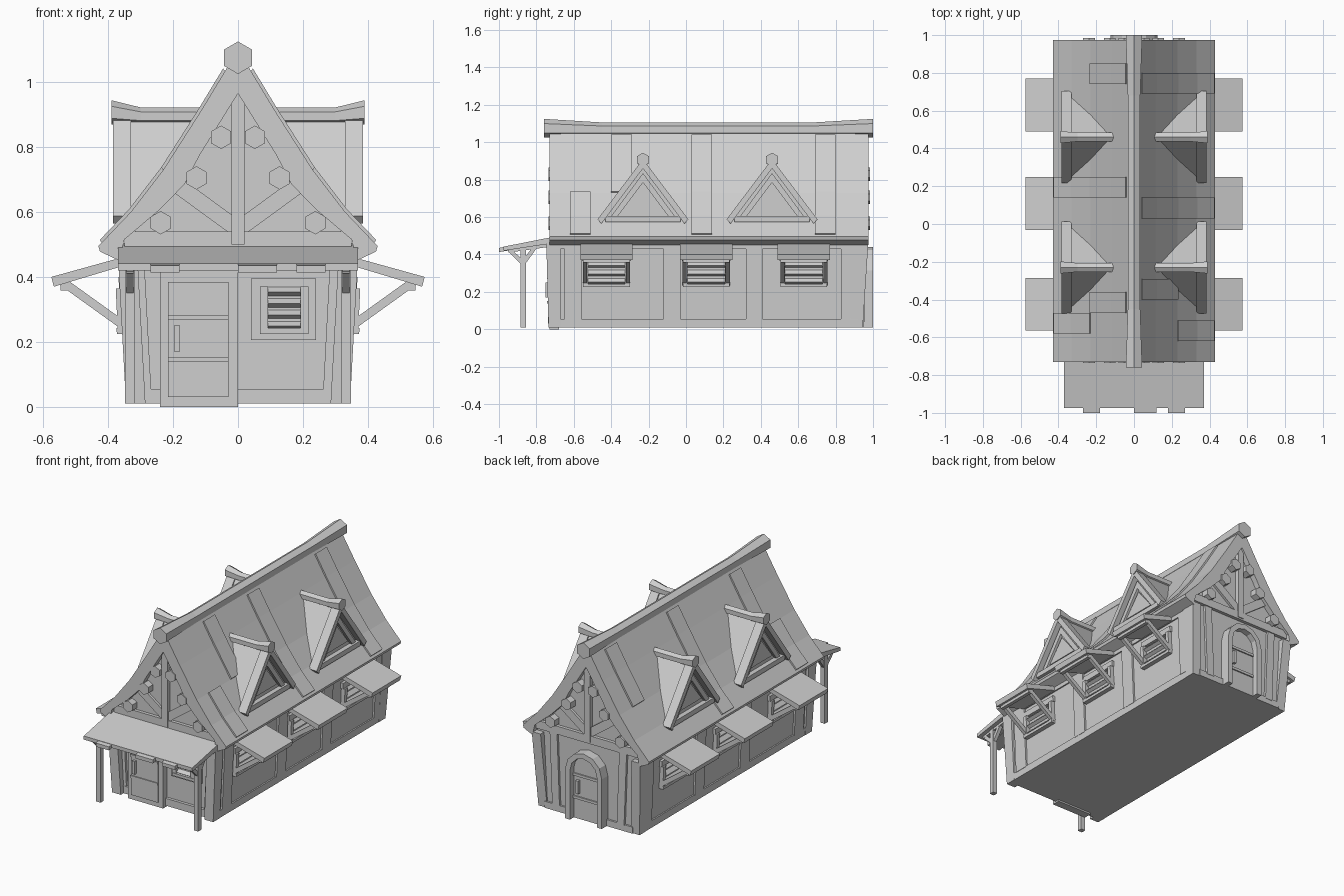
import bpy, bmesh
from math import sin, cos, pi, radians
from mathutils import Vector

cube = bpy.data.objects.get("Cube")
if cube:
    bpy.data.objects.remove(cube, do_unlink=True)

GREY = (0.62, 0.62, 0.62, 1)
grey = bpy.data.materials.new("plain_grey")
grey.use_nodes = True
grey.diffuse_color = GREY
grey.node_tree.nodes["Principled BSDF"].inputs["Base Color"].default_value = GREY


def loft(name, rings):
    """Closed solid through a list of rings of 3D points."""
    bm = bmesh.new()
    rows = [[bm.verts.new(p) for p in ring] for ring in rings]
    n = len(rows[0])
    for a, b in zip(rows, rows[1:]):
        for i in range(n):
            j = (i + 1) % n
            bm.faces.new((a[i], a[j], b[j], b[i]))
    bm.faces.new(rows[0])
    bm.faces.new(rows[-1])
    bmesh.ops.recalc_face_normals(bm, faces=bm.faces)
    mesh = bpy.data.meshes.new(name)
    bm.to_mesh(mesh)
    bm.free()
    mesh.materials.append(grey)
    obj = bpy.data.objects.new(name, mesh)
    bpy.context.collection.objects.link(obj)
    return obj


def solid(name, pts, place, a, b):
    """Extrude a 2D outline from a to b; place maps (t, u, v) to space."""
    return loft(name, [[place(t, u, v) for u, v in pts] for t in (a, b)])


def rect(u0, u1, v0, v1):
    return [(u0, v0), (u1, v0), (u1, v1), (u0, v1)]


def bar(p, q, w):
    """Outline of a 2D bar of width w from p to q."""
    p, q = Vector(p), Vector(q)
    n = (q - p).orthogonal().normalized() * w / 2
    return [tuple(c) for c in (p + n, q + n, q - n, p - n)]


def hexagon(r):
    return [(r * sin(i * pi / 3), r * cos(i * pi / 3)) for i in range(6)]


def mirrored(right):
    return right + [(-x, z) for x, z in reversed(right) if x]


def along_x(t, u, v): return (t, u, v)
def along_y(t, u, v): return (u, t, v)


def wall_x(z):
    return 0.335 + 0.045 * z


# House body with gables
solid("house_body", mirrored([(0, .99), (.2, .67), (.355, .5), (.335, .01)]), along_y, -.69, .94)

# Curved main roof
ROOF = [(0, 1.10), (.115, .91), (.23, .73), (.33, .6), (.43, .495)]
UNDER = [(.35, .515), (.24, .608), (.165, .685), (.117, .777), (0, .965)]
half = ROOF + [(.425, .478), (.365, .45)] + UNDER
for s in (1, -1):
    solid("roof_slope", [(s * x, z) for x, z in half], along_y, -.73, .975)


def roof_z(x):
    for (a, za), (b, zb) in zip(ROOF, ROOF[1:]):
        if x <= b:
            return za + (zb - za) * (x - a) / (b - a)
    return ROOF[-1][1]


def roof_plank(s, y0, y1, x0, x1):
    xs = [x0] + [x for x, z in ROOF if x0 < x < x1] + [x1]
    pts = [(s * (x + .006), roof_z(x) + .008) for x in xs]
    pts += [(s * (x - .01), roof_z(x) - .01) for x in reversed(xs)]
    solid("roof_plank", pts, along_y, y0, y1)


LOW, HIGH, FULL = (.23, .42), (.04, .23), (.04, .42)
for s, y, span in ((1, -.4, HIGH), (1, .03, FULL), (1, .69, HIGH), (1, -.62, LOW), (1, .69, LOW),
                   (-1, .14, FULL), (-1, .74, HIGH), (-1, -.47, HIGH), (-1, -.58, LOW)):
    roof_plank(s, y, y + .11, *span)

# Ridge log, flared at both ends
loft("ridge_log", [[(u, y, z + v) for u, v in hexagon(r)] for y, z, r in
                   ((-.76, 1.075, .05), (-.45, 1.068, .038), (.68, 1.068, .038), (1, 1.075, .05))])

# Corner posts leaning outwards
for s in (1, -1):
    for y0, y1, lean in ((-.67, -.735, -.012), (.88, .945, .03)):
        loft("corner_post", [[(s * (a + dx), y, z) for a, y in
                              ((.285, y0), (.345, y0), (.345, y1 + dy), (.285, y1 + dy))]
                             for z, dx, dy in ((.01, 0, 0), (.47, .025, lean))])


def louvre(name, place, w, z0, z1, count):
    """Slatted window; place maps (along, out, up) to space."""
    for e in (-1, 1):
        solid(name + "_jamb", rect(0, .025, z0, z1), place, e * w, e * (w - .025))
    solid(name + "_sill", rect(0, .028, z0 - .005, z0 + .012), place, -w, w)
    step = (z1 - z0) / count
    for i in range(count):
        z = z0 + step * (i + .35)
        solid(name + "_slat", [(0, z + step * .6), (.022, z + .006), (.004, z - .006)],
              place, .02 - w, w - .02)


# Long side walls
for s in (1, -1):
    def panel(name, y0, y1, z0, z1, d):
        pts = [(wall_x(z) + e, z) for z, e in ((z0, -.01), (z0, d), (z1, d), (z1, -.01))]
        solid(name, [(s * x, z) for x, z in pts], along_y, y0, y1)

    panel("side_sill", -.68, .93, .01, .055, .008)
    panel("side_top_rail", -.68, .93, .43, .47, .006)
    for y in (-.65, -.12, .32, .83):
        panel("side_board", y, y + .09, .05, .46, .01)

    # Windows with awnings and struts
    for y in (-.425, .108, .63):
        louvre("side_window", lambda t, d, z: (s * (wall_x(z) + d), y + t, z), .125, .23, .365, 3)
        panel("window_lintel", y - .13, y + .13, .365, .4, .015)
        outline = [(.34, .465), (.575, .4), (.567, .37), (.34, .438)]
        solid("awning", [(s * x, z) for x, z in outline], along_y, y - .14, y + .14)
        solid("awning_rail", [(s * x, z) for x, z in rect(.525, .547, .358, .386)],
              along_y, y - .125, y + .125)
        for e in (-.115, .115):
            strut = bar((.345, .245), (.54, .385), .026)
            solid("awning_strut", [(s * x, z) for x, z in strut],
                  along_y, y + e - .011, y + e + .011)

    # Dormers
    for y in (-.23, .46):
        def out(t, u, v): return (s * t, y + u, v)
        solid("dormer_body", [(-.225, .575), (.225, .575), (0, .9)], out, .03, .345)
        for e in (1, -1):
            rake = [(0, .91), (.243, .588), (.222, .565), (0, .86)]
            solid("dormer_rake", [(e * u, v) for u, v in rake], out, .33, .385)
            inner = [(0, .835), (.17, .605), (.135, .605), (0, .785)]
            solid("dormer_frame", [(e * u, v) for u, v in inner], out, .34, .362)
        solid("dormer_sill", rect(-.2, .2, .575, .605), out, .33, .375)
        solid("dormer_shutter", [(-.11, .63), (.11, .63), (0, .765)], out, .34, .352)
        loft("dormer_ridge", [[out(x, u, z + v) for u, v in hexagon(r)] for x, z, r in
                              ((.1, .895, .027), (.3, .895, .027), (.39, .907, .037))])

# Timber framing on both gables
for y, s in ((-.69, -1), (.94, 1)):
    def face(name, pts, depth):
        solid(name, pts, along_y, y - s * .01, y + s * depth)

    face("king_post", rect(-.02, .02, .5, .98), .025)
    face("gable_rail", rect(-.35, .35, .49, .54), .02)
    for e in (1, -1):
        face("gable_brace", bar((e * .005, .55), (e * .19, .685), .05), .015)
        for x, z in ((.052, .83), (.128, .705), (.238, .567)):
            face("log_end", [(e * x + u, z + v) for u, v in hexagon(.036)], .045)

# Front wall: sill, boards, door and window
def front(t, u, v): return (u, -.69 - t, v)


solid("front_sill", rect(-.3, .3, .01, .055), front, -.01, .018)
for x in (-.285, .28):
    solid("front_board", bar((x, .05), (x * 1.08, .48), .035), front, -.01, .015)
solid("door_frame", rect(-.24, 0, 0, .42), front, -.01, .04)
solid("door_leaf", rect(-.215, -.03, .03, .385), front, .03, .047)
for z in (.145, .275):
    solid("door_bar", rect(-.215, -.03, z - .007, z + .007), front, .03, .053)
solid("door_handle", rect(-.197, -.178, .17, .25), front, .03, .062)
solid("window_plate", rect(.04, .24, .205, .395), front, -.01, .02)
louvre("front_window", lambda t, d, z: front(d + .02, .142 + t, z), .075, .23, .37, 4)

# Porch roof with uneven planks, posts and brackets
solid("porch_roof", [(-.68, .5), (-.975, .442), (-.975, .42), (-.68, .465)], along_x, -.37, .37)
for x0, x1 in ((-.27, -.18), (0, .12), (.18, .27)):
    solid("porch_plank", [(-.7, .492), (-1, .435), (-1, .413), (-.7, .46)], along_x, x0, x1)
for s in (1, -1):
    def at(name, pts, w):
        solid(name, pts, along_x, s * .333 - w, s * .333 + w)

    at("porch_post", rect(-.885, -.855, .01, .45), .015)
    at("porch_bracket", bar((-.945, .425), (-.868, .35), .022), .011)
    at("porch_bracket", bar((-.8, .45), (-.872, .35), .022), .011)
    at("porch_rafter", [(-.7, .47), (-.95, .43), (-.95, .41), (-.7, .445)], .012)

# Arched back door
def back(t, u, v): return (u, .94 + t, v)


def arch(r):
    top = [(r * cos(radians(a)), .315 + r * sin(radians(a))) for a in range(0, 181, 30)]
    return [(r, .01)] + top + [(-r, .01)]


solid("back_door_frame", arch(.125) + arch(.092)[::-1], back, -.01, .06)
solid("back_door_leaf", arch(.1), back, -.01, .022)
for z in (.14, .28):
    solid("back_door_bar", rect(-.095, .095, z - .008, z + .008), back, .01, .03)
solid("back_door_handle", rect(.05, .068, .17, .25), back, .01, .042)
solid("back_sill", rect(-.3, .3, .01, .05), back, -.01, .012)
for x in (-.22, .22):
    solid("back_board", bar((x, .04), (x * 1.08, .5), .05), back, -.01, .014)
